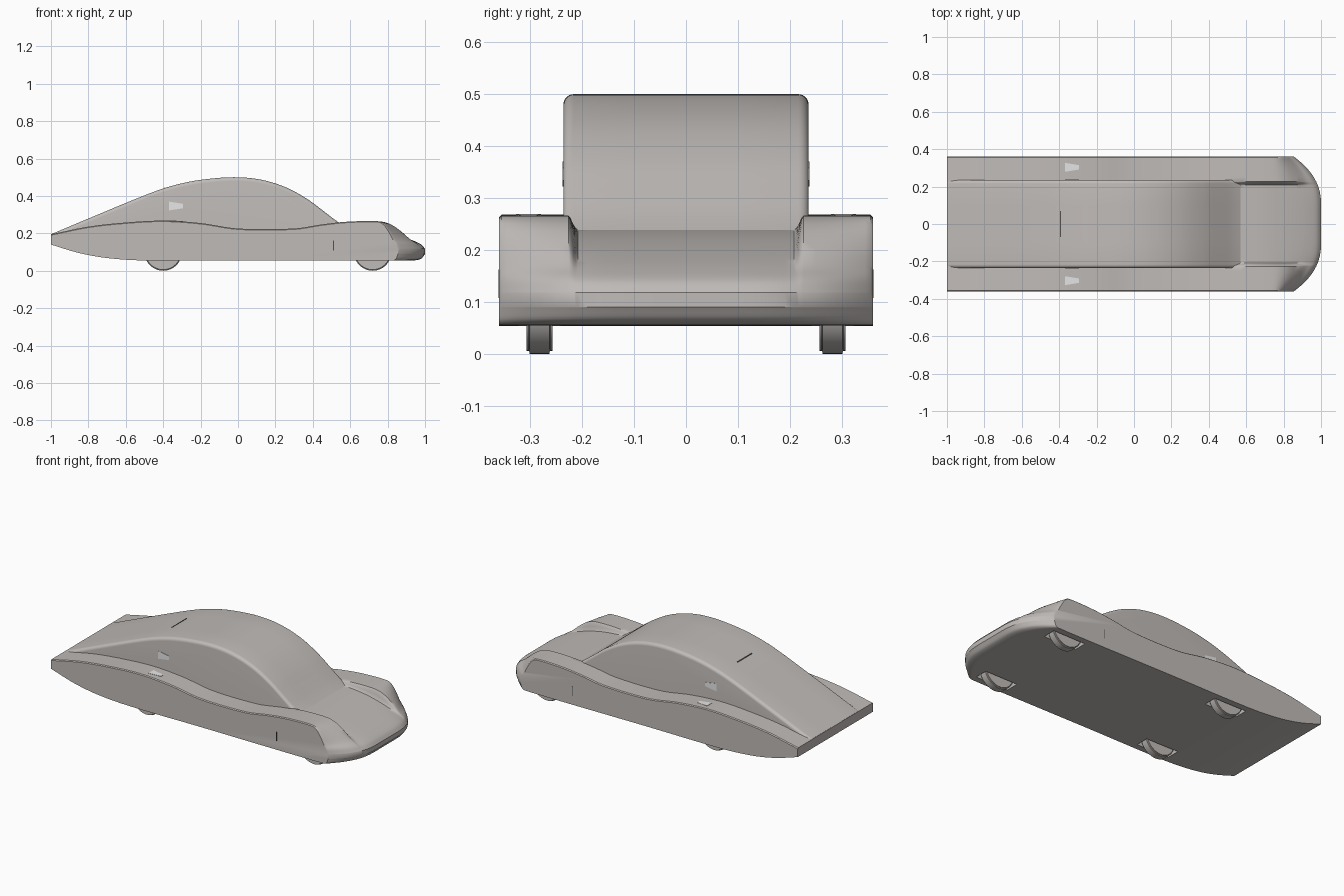
import bpy, bmesh, math
from mathutils import Vector

if "Cube" in bpy.data.objects:
    bpy.data.objects.remove(bpy.data.objects["Cube"], do_unlink=True)


def material(name, rgb):
    m = bpy.data.materials.new(name)
    m.use_nodes = True
    m.diffuse_color = (*rgb, 1)
    m.node_tree.nodes["Principled BSDF"].inputs["Base Color"].default_value = (*rgb, 1)
    return m


PAINT = material("warm grey paint", (0.53, 0.50, 0.48))
PALE = material("pale inlet", (0.9, 0.9, 0.9))
DARK = material("dark seam", (0.08, 0.08, 0.08))


def add_object(name, bm, mat, smooth=True):
    bmesh.ops.recalc_face_normals(bm, faces=bm.faces)
    mesh = bpy.data.meshes.new(name)
    bm.to_mesh(mesh)
    bm.free()
    ob = bpy.data.objects.new(name, mesh)
    bpy.context.collection.objects.link(ob)
    mesh.materials.append(mat)
    if smooth:
        bpy.ops.object.select_all(action='DESELECT')
        ob.select_set(True)
        bpy.context.view_layer.objects.active = ob
        bpy.ops.object.shade_smooth_by_angle(angle=math.radians(35))
    return ob


def curve(points):
    """Smooth height curve through (x, z) points."""
    n = len(points)

    def slope(i):
        a, b = points[max(i - 1, 0)], points[min(i + 1, n - 1)]
        return (b[1] - a[1]) / (b[0] - a[0])

    def height(x):
        i = 0
        while i < n - 2 and x > points[i + 1][0]:
            i += 1
        (x0, z0), (x1, z1) = points[i], points[i + 1]
        h = x1 - x0
        t = min(max((x - x0) / h, 0), 1)
        return (z0 * (1 + 2 * t) * (1 - t) ** 2 + slope(i) * h * t * (1 - t) ** 2
                + z1 * t * t * (3 - 2 * t) + slope(i + 1) * h * t * t * (t - 1))
    return height


fender = curve([(-1, .195), (-.8, .236), (-.6, .258), (-.4, .268), (-.2, .255), (0, .226),
                (.3, .226), (.45, .248), (.58, .262), (.75, .265), (.82, .25), (.88, .215),
                (.94, .168), (.98, .143), (1, .118)])
hood = curve([(.5, .24), (.58, .238), (.7, .226), (.8, .205), (.88, .182), (.94, .16),
              (.98, .14), (1, .118)])
floor = curve([(-1, .14), (-.85, .095), (-.7, .068), (-.5, .055), (0, .055), (.93, .055),
               (.98, .065), (1, .09)])
roof = curve([(-1, .195), (-.75, .3), (-.5, .403), (-.38, .446), (-.25, .478), (-.12, .495),
              (-.02, .5), (.08, .494), (.18, .473), (.28, .435), (.38, .377), (.46, .317),
              (.53, .264), (.6, .22)])


def loft(name, stations, xs, top, bottom, shape_x):
    """Skin closed side profiles placed at successive y stations."""
    bm = bmesh.new()
    rings = []
    for y in stations:
        ring = [(x, top(x, y)) for x in xs] + [(x, bottom(x, y)) for x in reversed(xs)]
        rings.append([bm.verts.new((shape_x(x, y), y, z)) for x, z in ring])
    for a, b in zip(rings, rings[1:]):
        for i in range(len(a)):
            j = (i + 1) % len(a)
            bm.faces.new((a[i], a[j], b[j], b[i]))
    bm.faces.new(rings[0])
    bm.faces.new(rings[-1])
    return add_object(name, bm, PAINT)


def mirrored(values):
    return [-v for v in reversed(values)] + [0] + list(values)


# Lower body: raised fenders beside a lower bonnet, with a rounded nose
def body_top(x, y):
    t = min(max((abs(y) - .208) / .018, 0), 1)
    w = t * t * (3 - 2 * t)
    z = fender(x)
    if x > .5:
        z = hood(x) * (1 - w) + z * w
    return z - (.005 if abs(y) > .359 else 0)


def nose_x(x, y):
    t = max(abs(y) - .1, 0) / .26
    limit = 1 - .145 * t ** 2.4
    return x if x < .75 else .75 + (x - .75) * (limit - .75) / .25


body_xs = [-1 + 1.9 * i / 70 for i in range(70)] + \
          [.9 + .1 * math.sin(math.pi / 2 * i / 16) for i in range(17)]
body_ys = [.06, .1, .14, .17, .19, .208, .212, .217, .222, .226, .25, .27, .29, .31, .33,
           .345, .355, .36]
body = loft("lower_body", mirrored(body_ys), body_xs, body_top,
            lambda x, y: floor(x), nose_x)

# Cabin: one arched shell with rounded long edges
R, HALF = .02, .236


def cabin_top(x, y):
    d = max(abs(y) - (HALF - R), 0)
    return max(roof(x) - (R - math.sqrt(max(R * R - d * d, 0))), .172)


cabin_ys = [.1] + [HALF - R + R * math.sin(math.pi / 2 * i / 6) for i in range(7)]
loft("cabin", mirrored(cabin_ys), [-.998 + 1.598 * i / 80 for i in range(81)], cabin_top,
     lambda x, y: .17, lambda x, y: x)


def box(name, center, size, mat):
    bm = bmesh.new()
    bmesh.ops.create_cube(bm, size=1)
    for v in bm.verts:
        v.co = Vector(center) + Vector([a * b for a, b in zip(v.co, size)])
    return add_object(name, bm, mat, False)


def plate(name, corners, normal, mat, thick=.004):
    """Thin plate raised from a surface outline."""
    bm = bmesh.new()
    n = Vector(normal) * thick / 2
    low = [bm.verts.new(Vector(c) - n) for c in corners]
    high = [bm.verts.new(Vector(c) + n) for c in corners]
    bm.faces.new(low)
    bm.faces.new(high)
    for i in range(len(low)):
        j = (i + 1) % len(low)
        bm.faces.new((low[i], low[j], high[j], high[i]))
    return add_object(name, bm, mat, False)


# Wheels in open wells
for end, x in (("rear", -.4), ("front", .72)):
    for side, s in (("left", 1), ("right", -1)):
        well = box(f"{end}_{side}_well_cutter", (x, s * .282, .1), (.215, .08, .2), PAINT)
        well.hide_render = True
        well.hide_viewport = True
        well.display_type = 'WIRE'
        cut = body.modifiers.new("wheel well", 'BOOLEAN')
        cut.object = well
        cut.operation = 'DIFFERENCE'
        cut.solver = 'EXACT'

        bm = bmesh.new()
        bmesh.ops.create_cone(bm, cap_ends=True, segments=48, radius1=.1, radius2=.1, depth=.05)
        rims = [e for e in bm.edges if abs(e.verts[0].co.z - e.verts[1].co.z) < .001]
        bmesh.ops.bevel(bm, geom=rims, offset=.006, segments=3, affect='EDGES')
        for v in bm.verts:
            v.co = Vector((v.co.x + x, v.co.z + s * .282, v.co.y + .1))
        add_object(f"{end}_{side}_wheel", bm, PAINT)

# Tapered air inlets, door-edge seams and rear lamp slit
taper = [(-.37, .024), (-.295, .012), (-.295, -.012), (-.37, -.024)]
for side, s in (("left", 1), ("right", -1)):
    plate(f"{side}_cabin_inlet", [(x, s * HALF, .346 + d) for x, d in taper], (0, 1, 0), PALE)
    plate(f"{side}_fender_inlet", [(x, s * .303 + d, fender(x)) for x, d in taper],
          (0, 0, 1), PALE)
    box(f"{side}_fender_seam", (.51, s * .36, .135), (.004, .002, .055), DARK)
plate("rear_lamp_slit", [(x, y, roof(x)) for x, y in
                         ((-.396, -.07), (-.39, -.07), (-.39, .07), (-.396, .07))],
      (0, 0, 1), DARK)
